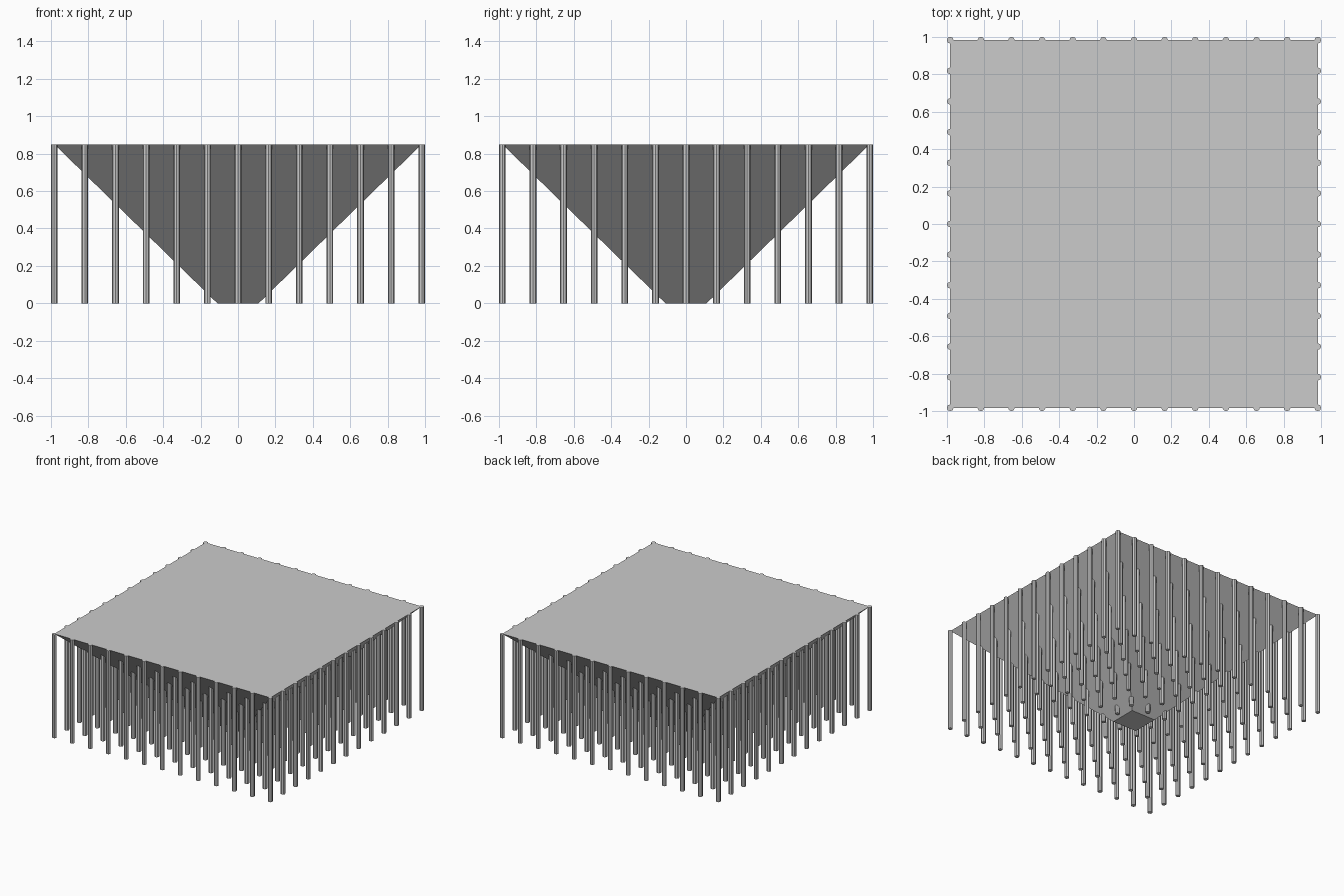
import bpy
import bmesh
from math import sqrt

if "Cube" in bpy.data.objects:
    bpy.data.objects.remove(bpy.data.objects["Cube"])

HEIGHT = 0.85
COUNT = 13          # posts per side
RADIUS = 0.018
EDGE = 1 - RADIUS   # outermost post centres
FOOT = 0.11         # half width of the hopper base

grey = bpy.data.materials.new("plain_grey")
grey.use_nodes = True
colour = (0.6, 0.6, 0.6, 1)
grey.diffuse_color = colour
grey.node_tree.nodes["Principled BSDF"].inputs["Base Color"].default_value = colour


def add_part(name, mesh):
    part = bpy.data.objects.new(name, mesh)
    bpy.context.collection.objects.link(part)
    return part


def prism(name, sides, bottom, top, turn=0.0):
    """Tapered flat-sided solid standing on z = 0."""
    bpy.ops.mesh.primitive_cone_add(vertices=sides, radius1=bottom, radius2=top,
                                    depth=HEIGHT, location=(0, 0, HEIGHT / 2),
                                    rotation=(0, 0, turn))
    part = bpy.context.object
    bpy.ops.object.transform_apply(location=True, rotation=True, scale=True)
    part.name = name
    part.data.name = name
    part.data.materials.append(grey)
    return part


# Inverted square pyramid with a cut-off tip
prism("inverted_pyramid", 4, FOOT * sqrt(2), EDGE * sqrt(2), turn=0.7853982)

# Square grid of full-height octagonal posts sharing one mesh
post = prism("post", 8, RADIUS, RADIUS)
mesh = post.data
bpy.data.objects.remove(post)
step = 2 * EDGE / (COUNT - 1)
for row in range(COUNT):
    for column in range(COUNT):
        part = add_part(f"post_{row + 1}_{column + 1}", mesh)
        part.location = (column * step - EDGE, row * step - EDGE, 0)
